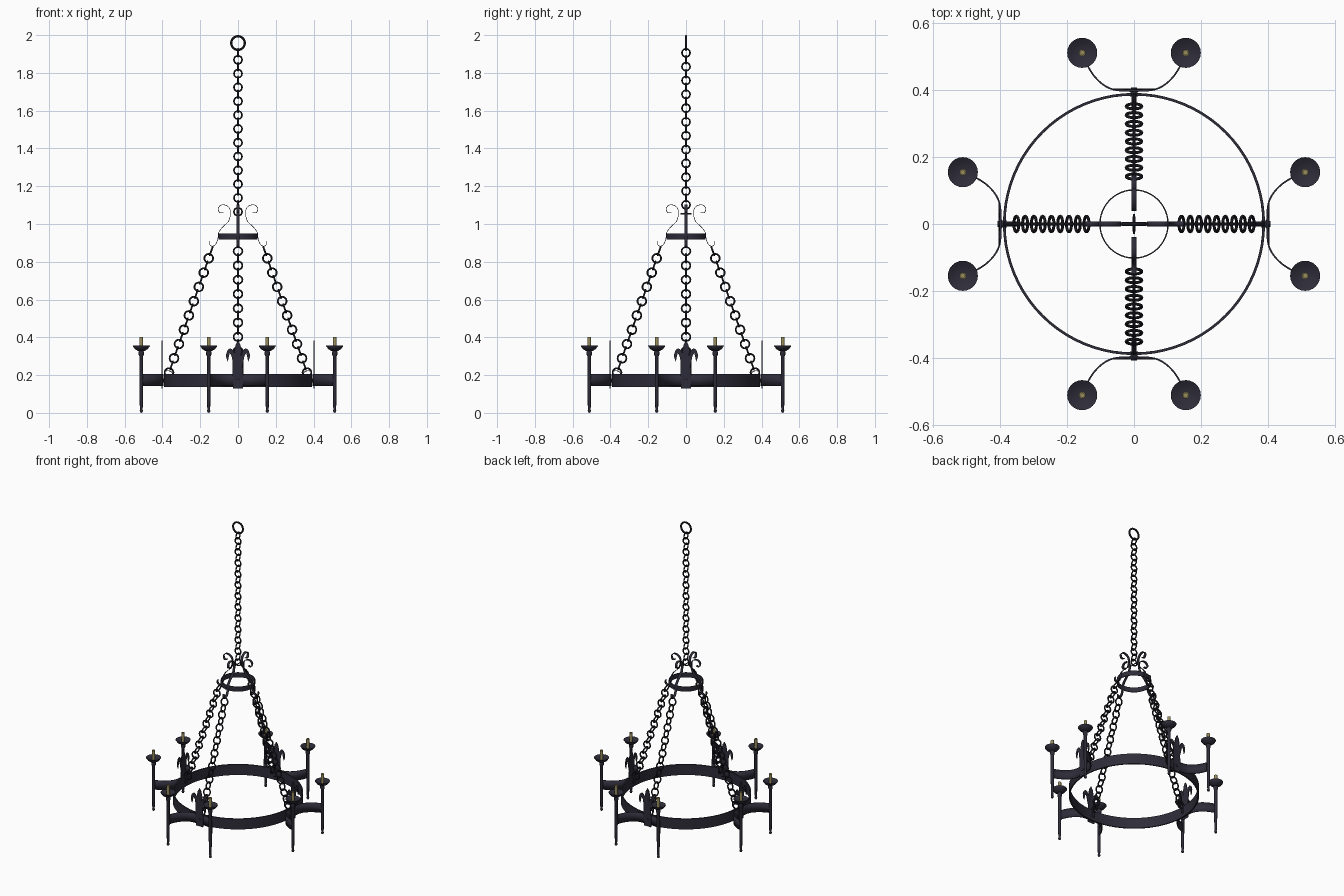
import bpy, bmesh, math
from mathutils import Vector, Matrix

if "Cube" in bpy.data.objects:
    bpy.data.objects.remove(bpy.data.objects["Cube"])


def material(name, rgb):
    m = bpy.data.materials.new(name)
    m.diffuse_color = (*rgb, 1)
    m.use_nodes = True
    m.node_tree.nodes["Principled BSDF"].inputs["Base Color"].default_value = m.diffuse_color
    return m


IRON = material("dark_iron", (0.027, 0.025, 0.040))
CHAIN = material("black_chain", (0.019, 0.018, 0.026))
BRASS = material("brass", (0.32, 0.27, 0.11))


def add(name, bm, mat, angle=0.0, thick=0.0, smooth=True):
    """Turn a bmesh into an object, turned about z by angle."""
    bmesh.ops.recalc_face_normals(bm, faces=bm.faces)
    me = bpy.data.meshes.new(name)
    bm.to_mesh(me)
    bm.free()
    me.materials.append(mat)
    ob = bpy.data.objects.new(name, me)
    bpy.context.collection.objects.link(ob)
    ob.rotation_euler.z = angle
    if smooth:
        bpy.ops.object.select_all(action='DESELECT')
        ob.select_set(True)
        bpy.context.view_layer.objects.active = ob
        bpy.ops.object.shade_smooth_by_angle(angle=math.radians(40))
    if thick:
        s = ob.modifiers.new("thickness", 'SOLIDIFY')
        s.thickness = thick
        s.offset = 0
    return ob


def smooth_path(pts, n=5):
    """Catmull-Rom curve through the points."""
    p = [Vector(q) for q in pts]
    p = [2 * p[0] - p[1]] + p + [2 * p[-1] - p[-2]]
    out = []
    for a, b, c, d in zip(p, p[1:], p[2:], p[3:]):
        for i in range(n):
            t = i / n
            out.append(0.5 * (2 * b + (c - a) * t + (2 * a - 5 * b + 4 * c - d) * t**2
                              + (3 * b - a - 3 * c + d) * t**3))
    return out + [p[-2]]


def ribbon(name, pts, width, thick, angle):
    """Flat strap along a path; width is a vector across it."""
    bm = bmesh.new()
    w = Vector(width) / 2
    rows = [(bm.verts.new(p - w), bm.verts.new(p + w)) for p in smooth_path(pts)]
    for a, b in zip(rows, rows[1:]):
        bm.faces.new((a[0], a[1], b[1], b[0]))
    return add(name, bm, IRON, angle, thick)


def torus(bm, centre, u, v, R, r, n=20, m=8):
    """Round link lying in the plane of unit vectors u and v."""
    c, u, v = Vector(centre), Vector(u), Vector(v)
    w = u.cross(v)
    g = []
    for i in range(n):
        a = math.tau * i / n
        d = u * math.cos(a) + v * math.sin(a)
        g.append([bm.verts.new(c + d * (R + r * math.cos(math.tau * j / m))
                               + w * r * math.sin(math.tau * j / m)) for j in range(m)])
    for i in range(n):
        for j in range(m):
            k, l = (i + 1) % n, (j + 1) % m
            bm.faces.new((g[i][j], g[k][j], g[k][l], g[i][l]))


def chain(name, start, step, count, R, r, angle=0.0):
    """Links alternate between the y plane and the crossing plane."""
    bm = bmesh.new()
    start, step = Vector(start), Vector(step)
    d, y = step.normalized(), Vector((0, 1, 0))
    for i in range(count):
        torus(bm, start + step * i, d, y if i % 2 == 0 else d.cross(y), R, r)
    add(name, bm, CHAIN, angle)


def lathe(name, profile, mat, x=0, y=0, angle=0.0, seg=24):
    bm = bmesh.new()
    vs = [bm.verts.new((r, 0, z)) for r, z in profile]
    es = [bm.edges.new(e) for e in zip(vs, vs[1:])]
    bmesh.ops.spin(bm, geom=vs + es, cent=(0, 0, 0), axis=(0, 0, 1),
                   angle=math.tau, steps=seg, use_duplicate=False)
    bmesh.ops.remove_doubles(bm, verts=bm.verts, dist=1e-5)
    bmesh.ops.translate(bm, verts=bm.verts, vec=(x, y, 0))
    add(name, bm, mat, angle)


def hoop(name, r, z0, z1, t, seg):
    lathe(name, [(r, z0), (r, z1), (r - t, z1), (r - t, z0), (r, z0)], IRON, seg=seg)


# Ceiling ring and main chain
bm = bmesh.new()
torus(bm, (0, 0, 1.958), (1, 0, 0), (0, 0, 1), 0.036, 0.006, 32)
add("ceiling_ring", bm, CHAIN)
chain("main_chain", (0, 0, 1.906), (0, 0, -0.03657), 24, 0.0215, 0.0042)

# Hoops
hoop("large_hoop", 0.392, 0.137, 0.207, 0.008, 80)
hoop("small_hoop", 0.104, 0.918, 0.950, 0.004, 48)

# Pin joining the upper scrolls
bm = bmesh.new()
bmesh.ops.create_cone(bm, cap_ends=True, segments=10, radius1=0.003, radius2=0.003, depth=0.06,
                      matrix=Matrix.Translation((0, 0, 1.054)) @ Matrix.Rotation(math.pi / 2, 4, 'X'))
add("scroll_pin", bm, IRON)

# Right half of the leaf ornament outline (x across, z up)
LEAF = [(0.012, 0.362), (0.019, 0.33), (0.015, 0.295), (0.023, 0.325), (0.032, 0.338),
        (0.043, 0.342), (0.055, 0.333), (0.063, 0.31), (0.062, 0.29), (0.054, 0.272),
        (0.053, 0.30), (0.044, 0.318), (0.034, 0.30), (0.028, 0.27), (0.022, 0.245),
        (0.026, 0.205), (0.026, 0.130)]

for k in range(4):
    ang = k * math.pi / 2
    # Scroll strap on the small hoop, ending in the chain hook
    ribbon("upper_scroll",
           [(0.078, 0, 1.063), (0.096, 0, 1.06), (0.105, 0, 1.08), (0.092, 0, 1.099),
            (0.068, 0, 1.100), (0.046, 0, 1.085), (0.040, 0, 1.055), (0.050, 0, 1.015),
            (0.08, 0, 0.985), (0.102, 0, 0.955), (0.107, 0, 0.92), (0.118, 0, 0.893),
            (0.133, 0, 0.883), (0.148, 0, 0.888), (0.149, 0, 0.910)],
           (0, 0.016, 0), 0.003, ang)
    # Slanted chain and its lower hook
    chain("slanted_chain", (0.142, 0, 0.856), (0.01312, 0, -0.0378), 18, 0.0232, 0.0047, ang)
    ribbon("lower_hook",
           [(0.382, 0, 0.16), (0.382, 0, 0.20), (0.388, 0, 0.217), (0.372, 0, 0.223),
            (0.352, 0, 0.217), (0.347, 0, 0.203)], (0, 0.014, 0), 0.003, ang)
    # Leaf ornament plate
    bm = bmesh.new()
    outline = [(0, 0.383)] + LEAF + [(-y, z) for y, z in reversed(LEAF)]
    bm.faces.new([bm.verts.new((0.403, y, z)) for y, z in outline])
    bmesh.ops.triangulate(bm, faces=bm.faces)
    add("leaf_ornament", bm, IRON, ang, 0.004, False)
    # Bolt through plate and hoop
    bm = bmesh.new()
    bmesh.ops.create_cone(bm, cap_ends=True, segments=16, radius1=0.012, radius2=0.009, depth=0.026,
                          matrix=Matrix.Translation((0.395, 0, 0.172)) @ Matrix.Rotation(math.pi / 2, 4, 'Y'))
    add("bolt", bm, IRON, ang)
    # Curved double arm band
    half = [(0.055, 0.401), (0.088, 0.414), (0.117, 0.440), (0.139, 0.474), (0.154, 0.512)]
    arm = [(r, -y, 0.174) for y, r in reversed(half)] + [(0.398, 0, 0.174)] + [(r, y, 0.174) for y, r in half]
    ribbon("arm_band", arm, (0, 0, 0.062), 0.005, ang)
    # Candle holders
    for s in (-1, 1):
        pos = dict(x=0.512, y=s * 0.155, angle=ang)
        lathe("candle_stem",
              [(0, 0), (0.006, 0.003), (0.009, 0.011), (0.006, 0.02), (0.008, 0.03), (0.010, 0.14),
               (0.010, 0.30), (0.014, 0.308), (0.014, 0.324), (0.010, 0.331), (0, 0.331)], IRON, **pos, seg=16)
        lathe("drip_pan",
              [(0, 0.326), (0.018, 0.328), (0.034, 0.338), (0.045, 0.353), (0.045, 0.356),
               (0.03, 0.348), (0.014, 0.343), (0, 0.343)], IRON, **pos)
        lathe("candle_socket",
              [(0.010, 0.342), (0.010, 0.402), (0.006, 0.402), (0.006, 0.396), (0, 0.396)], BRASS, **pos, seg=14)
